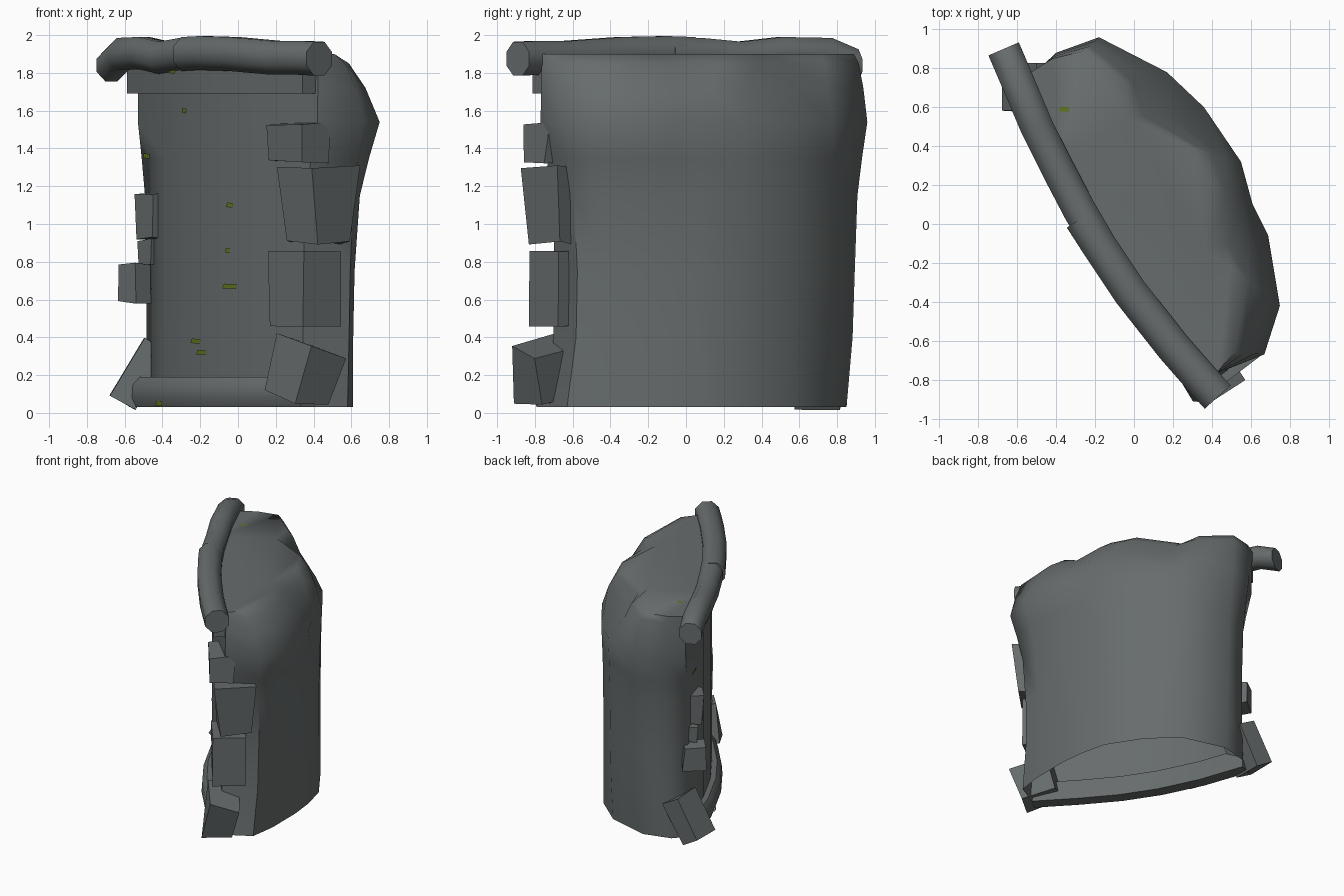
import bpy, bmesh, math, random
from mathutils import Vector, Euler

if "Cube" in bpy.data.objects:
    bpy.data.objects.remove(bpy.data.objects["Cube"])

random.seed(4)

def material(name, rgb):
    m = bpy.data.materials.new(name)
    m.diffuse_color = (*rgb, 1)
    m.use_nodes = True
    m.node_tree.nodes["Principled BSDF"].inputs["Base Color"].default_value = m.diffuse_color
    return m

STONE = material("grey stone", (0.135, 0.15, 0.15))
MOSS = material("moss green", (0.12, 0.18, 0.015))

def finish(name, bm, mat=STONE, smooth=None, recalc=True):
    if recalc:
        bmesh.ops.recalc_face_normals(bm, faces=bm.faces)
    me = bpy.data.meshes.new(name)
    bm.to_mesh(me)
    bm.free()
    ob = bpy.data.objects.new(name, me)
    bpy.context.collection.objects.link(ob)
    me.materials.append(mat)
    if smooth:
        bpy.ops.object.select_all(action='DESELECT')
        ob.select_set(True)
        bpy.context.view_layer.objects.active = ob
        bpy.ops.object.shade_smooth_by_angle(angle=math.radians(smooth))
    return ob

def loft(name, rings, smooth=None, open_bottom=False):
    """Skin closed rings of equal length and cap the ends."""
    bm = bmesh.new()
    rows = [[bm.verts.new(p) for p in r] for r in rings]
    n = len(rows[0])
    for a, b in zip(rows, rows[1:]):
        for i in range(n):
            j = (i + 1) % n
            bm.faces.new((a[i], a[j], b[j], b[i]))
    first = bm.faces.new(rows[0])
    bm.faces.new(rows[-1])
    bmesh.ops.recalc_face_normals(bm, faces=bm.faces)
    if open_bottom:
        bm.faces.remove(first)
    return finish(name, bm, smooth=smooth, recalc=False)

def sweep(name, path, profile, smooth=None):
    """Sweep an (outward, up) profile along a path."""
    pts = [Vector(p) for p in path]
    rings = []
    for i, p in enumerate(pts):
        t = pts[min(i + 1, len(pts) - 1)] - pts[max(i - 1, 0)]
        out = Vector((t.y, -t.x, 0)).normalized()
        rings.append([p + out * o + Vector((0, 0, u)) for o, u in profile])
    return loft(name, rings, smooth)

def round_profile(r, sides=8):
    return [(r * math.cos((i + .5) * math.tau / sides),
             r * math.sin((i + .5) * math.tau / sides)) for i in range(sides)]

def stone(name, center, size, rot=(0, 0, 37), jitter=0.03, taper=1.0):
    """Rough block: x is depth through the wall, y runs along the door face."""
    bm = bmesh.new()
    bmesh.ops.create_cube(bm, size=1)
    rotation = Euler([math.radians(a) for a in rot]).to_matrix()
    for v in bm.verts:
        p = Vector(v.co[i] * size[i] for i in range(3))
        if p.z < 0:
            p.x *= taper
            p.y *= taper
        p += Vector(random.uniform(-jitter, jitter) for _ in range(3))
        v.co = rotation @ p + Vector(center)
    return finish(name, bm)

# Plan outlines of the rock mass: foot, pinched waist, widest shoulder, top rim
foot = [(-.5, .70), (-.42, .79), (-.2, .85), (.14, .76), (.36, .57), (.54, .29),
        (.59, .07), (.61, -.12), (.61, -.42), (.58, -.63), (.36, -.75)]
waist = [(-.48, .66), (-.40, .80), (-.19, .89), (.15, .78)] + foot[4:8] + \
        [(.61, -.40), (.59, -.57), (.34, -.69)]
shoulder = [(-.53, .76), (-.4, .88), (-.18, .96), (.17, .78), (.36, .6), (.55, .32),
            (.61, .1), (.69, -.06), (.75, -.42), (.67, -.67), (.42, -.77)]
rim = [(-.53, .78), (-.42, .85), (-.25, .89), (-.05, .72), (-.02, .54), (.3, .39),
       (.4, .2), (.37, -.13), (.5, -.22), (.51, -.66), (.43, -.76)]
# Bowed door face, near end to far end
door = [(.14, -.49), (-.07, -.24), (-.24, .02), (-.39, .33)]

def mix(a, b, t, z, dents=()):
    ring = []
    for i, (p, q) in enumerate(zip(a + door, b + door)):
        s = t ** .5 if i in dents else t
        ring.append((p[0] * (1 - s) + q[0] * s, p[1] * (1 - s) + q[1] * s, z))
    return ring

loft("rock_body", [mix(foot, waist, 0, .03), mix(foot, waist, .8, .4)]
     + [mix(waist, shoulder, t, z) for t, z in ((.05, .75), (.25, 1.15), (.6, 1.35), (1, 1.54))]
     + [mix(shoulder, rim, t, z, (3, 4)) for t, z in ((.3, 1.72), (.65, 1.85), (1, 1.9))],
     55, open_bottom=True)

# Sill and flat header that follow the bowed door face
face = [(-.52, .70)] + door[::-1] + [(.38, -.75)]
sweep("door_sill", [(x, y, .11) for x, y in face],
      [(-.04, -.08), (.06, -.08), (.08, -.03), (.075, .04), (.04, .08), (-.04, .08)], 40)
sweep("door_header", [(x, y, 1.76) for x, y in [(-.54, .73)] + door[::-1] + [(.38, -.78)]],
      [(-.05, -.07), (.05, -.07), (.05, .07), (-.05, .07)], 40)

# Two overlapping rounded lintel stones
sweep("lintel_far", [(-.67, .90, 1.84), (-.61, .76, 1.90), (-.5, .5, 1.905), (-.39, .28, 1.88),
                     (-.28, .07, 1.90), (-.18, -.1, 1.90)], round_profile(.092), 50)
sweep("lintel_near", [(-.27, .03, 1.90), (-.18, -.11, 1.905), (-.02, -.35, 1.9),
                      (.2, -.63, 1.88), (.34, -.79, 1.88), (.43, -.89, 1.875)],
      round_profile(.097), 50)

# Jamb stones on the near side, top to bottom
stone("near_stone_top", (.32, -.67, 1.43), (.18, .30, .20), jitter=.015)
stone("near_stone_upper", (.41, -.66, 1.1), (.31, .32, .43), jitter=.03, taper=.75)
stone("near_stone_middle", (.355, -.63, .66), (.25, .31, .4), jitter=.006)
stone("near_stone_base", (.355, -.735, .22), (.22, .30, .28), (14, 8, 37), .02)

# Jamb stones on the far side, top to bottom
stone("far_stone_upper", (-.45, .53, 1.045), (.12, .16, .24), jitter=.01)
stone("far_stone_small", (-.44, .60, .855), (.14, .12, .12), jitter=.01)
stone("far_stone_middle", (-.52, .63, .685), (.17, .14, .2), jitter=.012)
stone("far_stone_base", (-.52, .70, .205), (.155, .24, .35), (0, 33, 0), .008)

def fleck(c, d, up, w):
    bm = bmesh.new()
    bm.faces.new([bm.verts.new(c + d * (w * a) + up * b)
                  for a, b in ((-.7, -.01), (.6, -.014), (.7, .01), (-.5, .014))])
    finish("moss_fleck", bm, MOSS, recalc=False)

# Small moss flecks on the door, sill and header: (x, z, width, distance off the door)
flecks = [(-.48, 1.36, .08, .006), (-.28, 1.6, .04, .006), (-.04, 1.1, .04, .006),
          (-.04, .67, .09, .006), (-.22, .38, .07, .006), (-.19, .32, .07, .006),
          (-.05, .86, .03, .006), (-.30, 1.81, .06, .056), (-.35, .05, .06, .076)]
for x, z, w, off in flecks:
    for (x0, y0), (x1, y1) in zip(face, face[1:]):
        if x0 <= x < x1:
            y = y0 + (y1 - y0) * (x - x0) / (x1 - x0)
            d = Vector((x1 - x0, y1 - y0, 0)).normalized()
            out = Vector((d.y, -d.x, 0))
            fleck(Vector((x, y, z)) + out * off, d, Vector((0, 0, 1)), w)
# Moss on the flat top
fleck(Vector((-.36, .59, 1.904)), Vector((1, 0, 0)), Vector((0, 1, 0)), .04)
